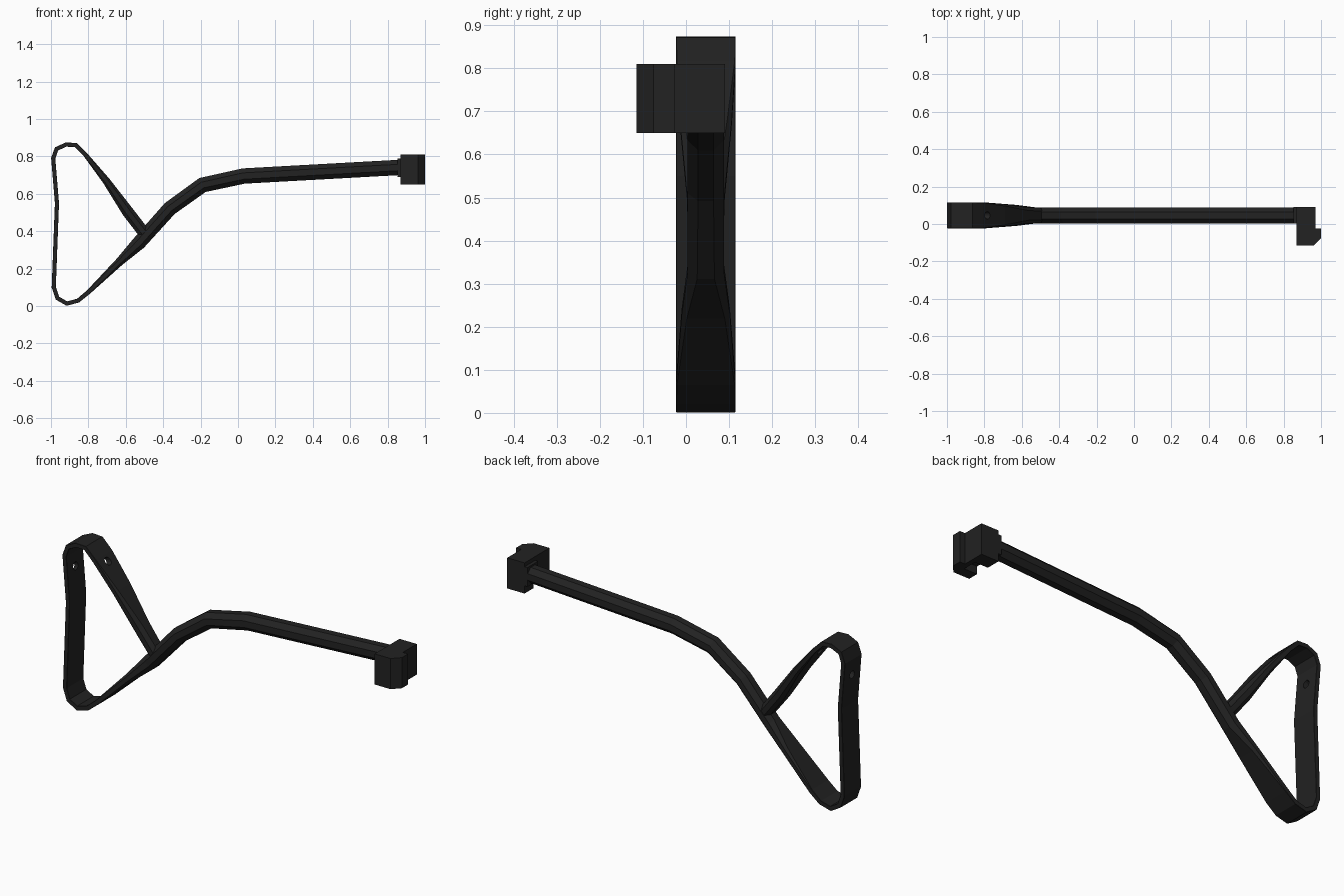
import bpy, bmesh
from mathutils import Vector

if "Cube" in bpy.data.objects:
    bpy.data.objects.remove(bpy.data.objects["Cube"])

black = bpy.data.materials.new("matte_black")
black.diffuse_color = (0.016, 0.016, 0.016, 1)
black.use_nodes = True
black.node_tree.nodes["Principled BSDF"].inputs["Base Color"].default_value = black.diffuse_color
YC = 0.046  # centre plane of rod and loop

# Centre line: x, z, half thickness, half width, corner chamfer
PATH = [
    (0.90, 0.743, 0.041, 0.042, 0.024),
    (0.03, 0.695, 0.041, 0.042, 0.024),
    (-0.19, 0.647, 0.040, 0.042, 0.024),
    (-0.365, 0.521, 0.039, 0.042, 0.024),
    (-0.53, 0.337, 0.037, 0.042, 0.022),
    (-0.635, 0.235, 0.022, 0.056, 0.012),
    (-0.80, 0.074, 0.012, 0.069, 0.002),
    (-0.855, 0.029, 0.011, 0.069, 0.001),
    (-0.915, 0.013, 0.011, 0.069, 0.001),
    (-0.965, 0.042, 0.011, 0.069, 0.001),
    (-0.985, 0.10, 0.011, 0.069, 0.001),
    (-0.968, 0.55, 0.011, 0.069, 0.001),
    (-0.988, 0.79, 0.011, 0.069, 0.001),
    (-0.970, 0.84, 0.011, 0.069, 0.001),
    (-0.920, 0.863, 0.011, 0.069, 0.001),
    (-0.868, 0.861, 0.011, 0.069, 0.001),
    (-0.815, 0.808, 0.012, 0.069, 0.002),
    (-0.705, 0.670, 0.020, 0.060, 0.010),
    (-0.59, 0.505, 0.031, 0.044, 0.018),
    (-0.49, 0.375, 0.031, 0.040, 0.018),
]


def finish(name, bm):
    bmesh.ops.recalc_face_normals(bm, faces=bm.faces)
    mesh = bpy.data.meshes.new(name)
    bm.to_mesh(mesh)
    bm.free()
    mesh.materials.append(black)
    ob = bpy.data.objects.new(name, mesh)
    bpy.context.collection.objects.link(ob)
    return ob


def ring(i):
    """Mitred chamfered-rectangle section at path point i."""
    x, z, t, w, c = PATH[i]
    p = [Vector(q[:2]) for q in PATH]
    a = (p[i] - p[i - 1]).normalized() if i else (p[1] - p[0]).normalized()
    b = (p[i + 1] - p[i]).normalized() if i < len(p) - 1 else a
    d = (a + b).normalized()
    n = Vector((-d.y, d.x)) / max(d.dot(a), 0.7)
    prof = [(w, t - c), (w - c, t), (c - w, t), (-w, t - c),
            (-w, c - t), (c - w, -t), (w - c, -t), (w, c - t)]
    return [(x + n.x * v, YC + u, z + n.y * v) for u, v in prof]


def sweep(name, first, last):
    bm = bmesh.new()
    rings = [[bm.verts.new(v) for v in ring(i)] for i in range(first, last + 1)]
    for r, s in zip(rings, rings[1:]):
        for k in range(8):
            m = (k + 1) % 8
            bm.faces.new((r[k], r[m], s[m], s[k]))
    bm.faces.new(rings[0])
    bm.faces.new(rings[-1])
    return finish(name, bm)


def extrude(name, outline, z0, z1):
    bm = bmesh.new()
    lo = [bm.verts.new((x, y, z0)) for x, y in outline]
    hi = [bm.verts.new((x, y, z1)) for x, y in outline]
    bm.faces.new(lo)
    bm.faces.new(hi)
    n = len(lo)
    for k in range(n):
        m = (k + 1) % n
        bm.faces.new((lo[k], lo[m], hi[m], hi[k]))
    return finish(name, bm)


def cut(target, cutter):
    mod = target.modifiers.new("cut", 'BOOLEAN')
    mod.operation = 'DIFFERENCE'
    mod.solver = 'EXACT'
    mod.object = cutter
    cutter.hide_render = True
    cutter.hide_viewport = True


# Bent rod, flattening into the lower arm
sweep("rod", 0, 6)

# Flat strap loop, with one hole drilled through its two upper sides
loop = sweep("shoulder_loop", 6, len(PATH) - 1)
bm = bmesh.new()
bmesh.ops.create_cone(bm, segments=12, radius1=0.02, radius2=0.02, depth=0.34, cap_ends=True)
hole = finish("hole_cutter", bm)
axis = Vector((0.2, 0, 0.08))
hole.rotation_mode = 'QUATERNION'
hole.rotation_quaternion = axis.to_track_quat('Z', 'Y')
hole.location = (-0.885, YC, 0.75)
cut(loop, hole)

# Mounting block with front hook lip
block = extrude("mounting_block", [
    (0.87, 0.09), (0.97, 0.09), (0.97, -0.025), (1.0, -0.025),
    (1.0, -0.075), (0.962, -0.115), (0.87, -0.115)], 0.65, 0.81)
notch = extrude("notch_cutter", [
    (0.80, -0.06), (0.945, -0.06), (0.945, 0.015), (0.80, 0.015)], 0.60, 0.69)
cut(block, notch)

# Collar where the rod meets the block
extrude("rod_collar", [(0.853, 0.09), (0.88, 0.09), (0.88, 0.003), (0.853, 0.003)], 0.69, 0.79)
